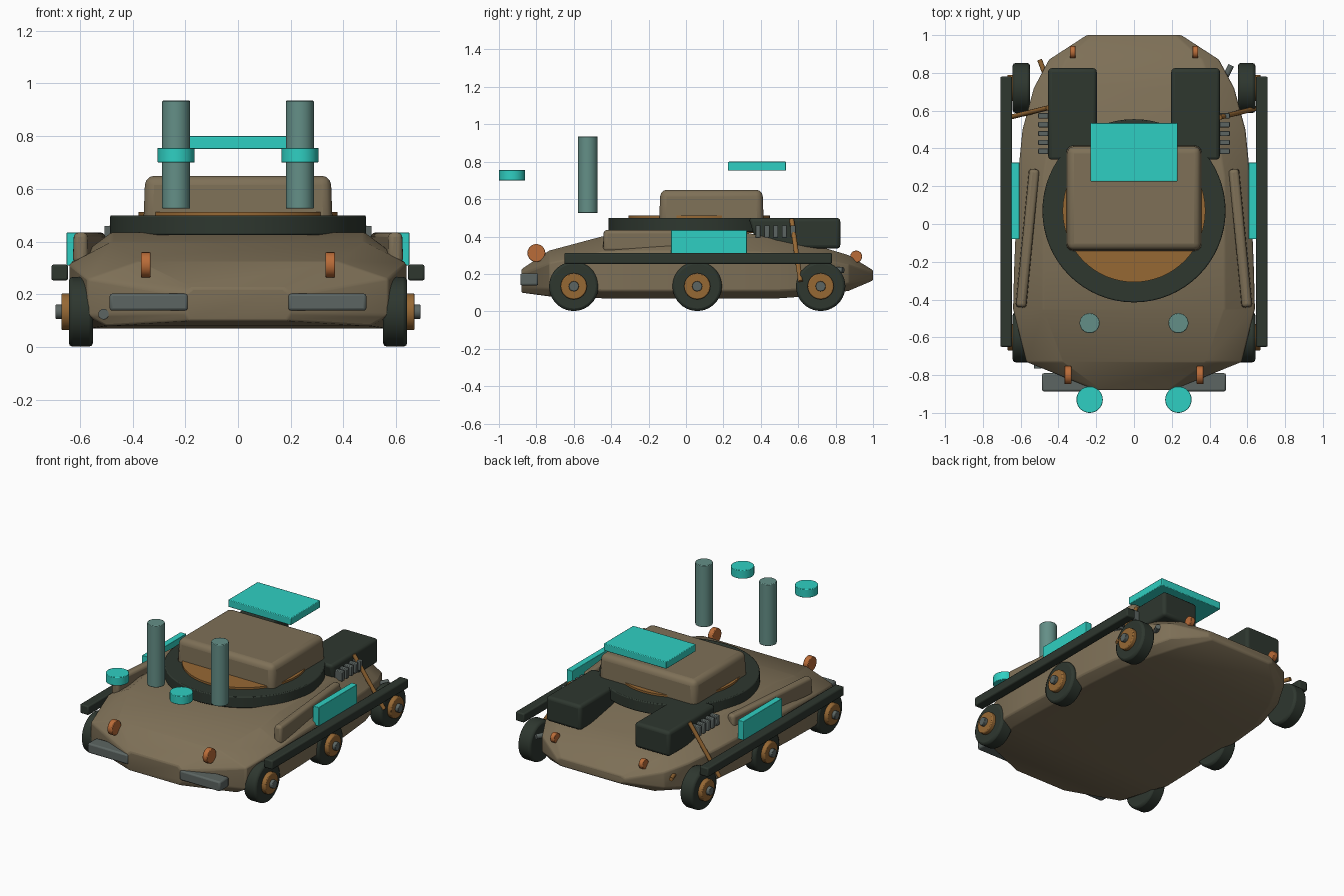
import bpy, bmesh, math
from mathutils import Vector, Matrix

if "Cube" in bpy.data.objects:
    bpy.data.objects.remove(bpy.data.objects["Cube"])


def mat(name, r, g, b):
    m = bpy.data.materials.new(name)
    lin = [((c / 255 + 0.055) / 1.055) ** 2.4 for c in (r, g, b)]
    m.diffuse_color = (*lin, 1)
    m.use_nodes = True
    m.node_tree.nodes["Principled BSDF"].inputs["Base Color"].default_value = m.diffuse_color
    return m


TAN = mat("tan_hull", 126, 112, 87)
DARK = mat("dark_green", 46, 55, 47)
GOLD = mat("bronze", 150, 104, 52)
ORANGE = mat("copper_lamp", 186, 108, 56)
GREY = mat("steel_grey", 92, 101, 98)
TEAL = mat("dull_teal", 100, 143, 135)
CYAN = mat("bright_cyan", 47, 207, 194)


def finish(bm, name, m, bevel=0.0, segs=2):
    bmesh.ops.recalc_face_normals(bm, faces=bm.faces)
    me = bpy.data.meshes.new(name)
    bm.to_mesh(me)
    bm.free()
    o = bpy.data.objects.new(name, me)
    bpy.context.collection.objects.link(o)
    me.materials.append(m)
    if bevel:
        b = o.modifiers.new("bevel", "BEVEL")
        b.width, b.segments, b.limit_method = bevel, segs, "ANGLE"
        b.angle_limit = math.radians(25)
    bpy.ops.object.select_all(action="DESELECT")
    o.select_set(True)
    bpy.context.view_layer.objects.active = o
    bpy.ops.object.shade_smooth_by_angle(angle=math.radians(35))
    return o


def box(name, x, y, z, m, bevel=0.006, taper=None, segs=2):
    """Box from (min, max) ranges; taper insets the top in x and y."""
    bm = bmesh.new()
    bmesh.ops.create_cube(bm, size=1)
    for v in bm.verts:
        v.co = Vector([(a + b) / 2 + c * (b - a) for (a, b), c in zip((x, y, z), v.co)])
        if taper and v.co.z > sum(z) / 2:
            v.co.x += taper if v.co.x < sum(x) / 2 else -taper
            v.co.y += taper if v.co.y < sum(y) / 2 else -taper
    return finish(bm, name, m, bevel, segs)


def rod(name, p, q, r, m, bevel=0.0, sides=32):
    """Cylinder between two points."""
    p, q = Vector(p), Vector(q)
    d = q - p
    bm = bmesh.new()
    rot = Matrix.Translation((p + q) / 2) @ d.to_track_quat("Z", "Y").to_matrix().to_4x4()
    bmesh.ops.create_cone(bm, cap_ends=True, segments=sides, radius1=r, radius2=r,
                          depth=d.length, matrix=rot)
    return finish(bm, name, m, bevel)


# Hull: lofted sections (y, bottom z/half-width, low side, high side, top)
sections = [
    (-0.88, (.18, .10), (.20, .13), (.20, .20), (.17, .225)),
    (-0.73, (.50, .08), (.57, .12), (.57, .26), (.38, .325)),
    (-0.45, (.57, .07), (.64, .11), (.64, .315), (.48, .40)),
    (-0.25, (.57, .07), (.635, .11), (.635, .32), (.48, .435)),
    (0.25, (.55, .07), (.615, .11), (.615, .32), (.48, .435)),
    (0.50, (.53, .07), (.59, .11), (.59, .31), (.44, .385)),
    (0.72, (.46, .085), (.53, .12), (.53, .28), (.42, .345)),
    (0.87, (.38, .11), (.45, .15), (.45, .25), (.36, .30)),
    (1.00, (.22, .165), (.25, .18), (.25, .205), (.22, .22)),
]
bm = bmesh.new()
rings = []
for y, *half in sections:
    loop = half + [(-x, z) for x, z in reversed(half)]
    rings.append([bm.verts.new((x, y, z)) for x, z in loop])
for a, b in zip(rings, rings[1:]):
    for i in range(8):
        j = (i + 1) % 8
        bm.faces.new((a[i], a[j], b[j], b[i]))
bm.faces.new(rings[0])
bm.faces.new(rings[-1])
finish(bm, "hull", TAN, 0.008)

# Turret ring: square profile spun around the turret centre
RC = Vector((0, 0.07, 0))
bm = bmesh.new()
N = 64
prof = [(.36, .425), (.485, .425), (.485, .50), (.36, .50)]
spun = [[bm.verts.new(RC + Vector((r * math.cos(t), r * math.sin(t), z))) for r, z in prof]
        for t in (2 * math.pi * k / N for k in range(N))]
for k in range(N):
    a, b = spun[k], spun[(k + 1) % N]
    for i in range(4):
        j = (i + 1) % 4
        bm.faces.new((a[i], a[j], b[j], b[i]))
finish(bm, "turret_ring", DARK, 0.006)
rod("turret_base", (0, 0.07, 0.42), (0, 0.07, 0.513), 0.378, GOLD, sides=64)

# Turret and floating roof plate
box("turret", (-.36, .36), (-.145, .417), (.44, .65), TAN, 0.035, 0.008, 3)
box("roof_plate", (-.23, .23), (.225, .535), (.752, .80), CYAN, 0.004)

for s in (-1, 1):
    side = "right" if s > 0 else "left"

    def mx(a, b):
        return tuple(sorted((s * a, s * b)))

    # Front posts and caps
    rod(side + "_post", (s * .235, -.525, .525), (s * .235, -.525, .935), .053, TEAL, .004)
    rod(side + "_cap_disc", (s * .235, -.93, .70), (s * .235, -.93, .756), .07, CYAN, .003)

    # Side panels, rails and slanted stowage bars
    box(side + "_side_panel", mx(.607, .65), (-.08, .325), (.31, .435), CYAN, .003)
    box(side + "_rail", mx(.645, .708), (-.65, .78), (.253, .313), DARK, .008)
    bar = box(side + "_side_bar", (-.03, .03), (-.37, .37), (-.06, .055), TAN, .018, .004, 3)
    bar.location = (s * .563, -.075, .38)
    bar.rotation_euler.z = s * math.atan2(.07, .72)

    # Wheels
    for tag, y in (("front", -.6), ("middle", .06), ("rear", .72)):
        n = f"{side}_{tag}_"
        rod(n + "tyre", (s * .55, y, .134), (s * .642, y, .134), .132, DARK, .014, 40)
        rod(n + "hub", (s * .62, y, .134), (s * .67, y, .134), .07, GOLD, .006)
        rod(n + "hub_cap", (s * .66, y, .134), (s * .692, y, .134), .027, GREY, .003, 20)

    # Rear engine boxes: front lower corner cut back
    bx = box(side + "_engine_box", mx(.197, .455), (.335, .825), (.335, .50), DARK, .02, None, 3)
    for v in bx.data.vertices:
        if v.co.z < .4 and v.co.y < .5:
            v.co.y += .05

    # Vent slats beside the engine boxes
    for k in range(5):
        y = .385 + k * .047
        box(f"{side}_vent_{k}", mx(.45, .507), (y - .014, y + .014), (.395, .46), GREY, .004)

    # Lamps and bumpers
    rod(side + "_head_lamp", (s * .332, -.80, .312), (s * .368, -.80, .312), .048, ORANGE, .004, 24)
    rod(side + "_tail_lamp", (s * .31, .91, .293), (s * .34, .91, .293), .032, ORANGE, .003, 24)
    box(side + "_bumper", mx(.19, .487), (-.886, -.79), (.138, .203), GREY, .01)

    # Slanted struts, skewed the same way on both sides
    rod(side + "_strut", (s * .455, .59 - s * .025, .49), (s * .645, .59 + s * .022, .16), .013, GOLD, 0, 12)

# Small fittings
rod("tow_pin", (-.51, -.70, .125), (-.51, -.765, .125), .02, GREY, 0, 16)
rod("left_exhaust", (-.47, .79, .22), (-.50, .87, .22), .013, GOLD, 0, 12)
rod("right_exhaust", (.47, .75, .22), (.515, .84, .22), .016, GREY, 0, 12)
